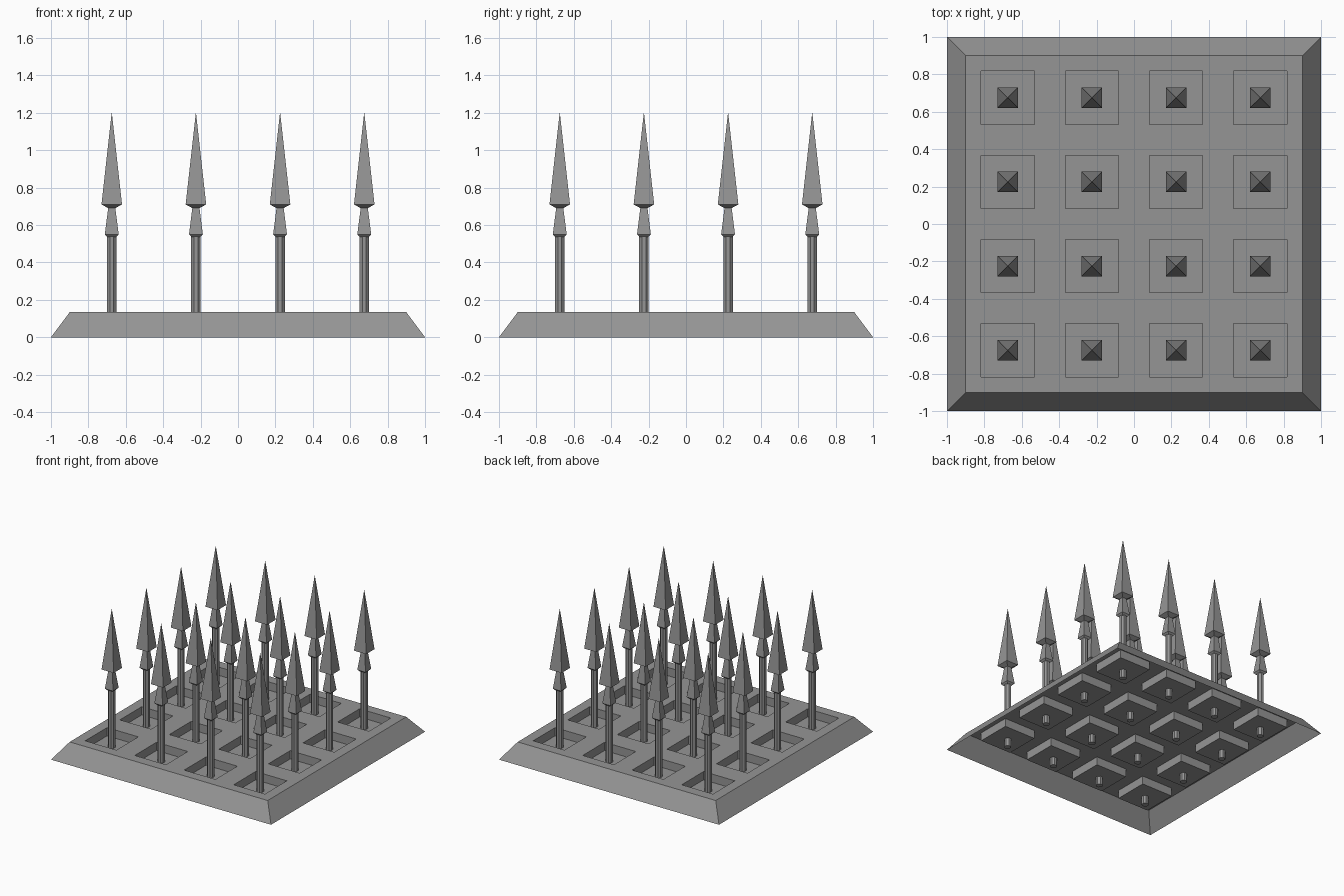
import bpy
import bmesh
from math import cos, sin, pi

cube = bpy.data.objects.get("Cube")
if cube:
    bpy.data.objects.remove(cube, do_unlink=True)

STEPS = (-0.675, -0.225, 0.225, 0.675)
TOP, FLOOR, PIT = 0.134, 0.066, 0.142

iron = bpy.data.materials.new("iron grey")
iron.use_nodes = True
GREY = (0.3, 0.3, 0.3, 1)
iron.diffuse_color = GREY
iron.node_tree.nodes["Principled BSDF"].inputs["Base Color"].default_value = GREY


def add_object(name, bm, location=(0, 0, 0)):
    mesh = bpy.data.meshes.new(name)
    bm.to_mesh(mesh)
    bm.free()
    mesh.materials.append(iron)
    obj = bpy.data.objects.new(name, mesh)
    obj.location = location
    bpy.context.collection.objects.link(obj)
    return obj


def loft(bm, profile, sides):
    """Stack regular rings given as (half width, z), joined by flat faces and capped."""
    rings = []
    for half, z in profile:
        r = half / cos(pi / sides)
        angles = [2 * pi * (i + 0.5) / sides for i in range(sides)]
        rings.append([bm.verts.new((r * cos(a), r * sin(a), z)) for a in angles])
    for low, high in zip(rings, rings[1:]):
        for i in range(sides):
            j = (i + 1) % sides
            bm.faces.new((low[i], low[j], high[j], high[i]))
    bm.faces.new(rings[0][::-1])
    bm.faces.new(rings[-1])


# Base: thin shell, open underneath, with sloping sides and square pits
bm = bmesh.new()
cuts = [-0.9] + [c + s * PIT for c in STEPS for s in (-1, 1)] + [0.9]
grid = [[bm.verts.new((x, y, TOP)) for y in cuts] for x in cuts]
pits = []
for i in range(len(cuts) - 1):
    for j in range(len(cuts) - 1):
        face = bm.faces.new((grid[i][j], grid[i + 1][j],
                             grid[i + 1][j + 1], grid[i][j + 1]))
        if i % 2 and j % 2:
            pits.append(face)

# Sloping sides
rim = [e for e in bm.edges if e.is_boundary]
skirt = bmesh.ops.extrude_edge_only(bm, edges=rim)["geom"]
for v in skirt:
    if isinstance(v, bmesh.types.BMVert):
        v.co = (v.co.x / 0.9, v.co.y / 0.9, 0)

# Sunken pit floors
for face in pits:
    floor = bmesh.ops.extrude_discrete_faces(bm, faces=[face])["faces"][0]
    uppers = [v.co.copy() for v in floor.verts]
    lowers = list(floor.verts)
    for v in lowers:
        v.co.z = FLOOR
    tops = [bm.verts.new(co) for co in uppers]
    for k in range(4):
        n = (k + 1) % 4
        bm.faces.new((lowers[k], lowers[n], tops[n], tops[k]))
bmesh.ops.remove_doubles(bm, verts=bm.verts[:], dist=0.0001)
bmesh.ops.recalc_face_normals(bm, faces=bm.faces[:])
if max(bm.faces, key=lambda f: f.calc_center_median().z).normal.z < 0:
    bmesh.ops.reverse_faces(bm, faces=bm.faces[:])
add_object("base", bm)

# Spikes: round shaft, lower barb and long square point
SHAFT = [(0.025, 0), (0.025, 0.56)]
BARB = [(0.022, 0.535), (0.037, 0.55), (0.018, 0.70)]
POINT = [(0.018, 0.69), (0.055, 0.71), (0.0005, 1.2)]
for row, y in enumerate(STEPS):
    for col, x in enumerate(STEPS):
        bm = bmesh.new()
        loft(bm, SHAFT, 8)
        loft(bm, BARB, 4)
        loft(bm, POINT, 4)
        add_object(f"spike_{row + 1}_{col + 1}", bm, (x, y, 0))
